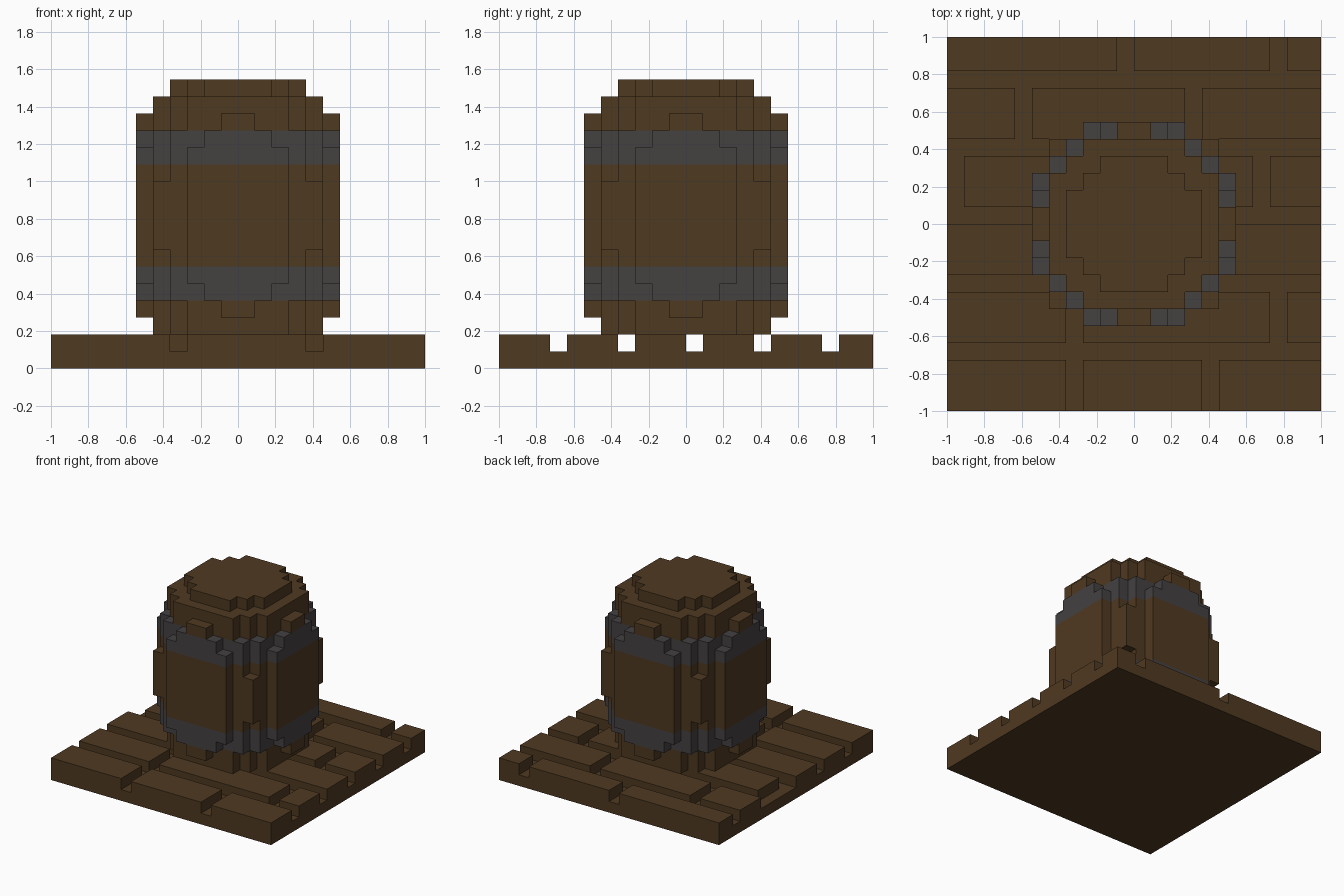
import bpy
import bmesh
from mathutils import Vector

cube = bpy.data.objects.get("Cube")
if cube:
    bpy.data.objects.remove(cube, do_unlink=True)

UNIT = 2 / 22   # edge of one block
HALF = 11       # blocks from the centre to the floor edge


def material(name, rgb):
    mat = bpy.data.materials.new(name)
    mat.use_nodes = True
    mat.diffuse_color = (*rgb, 1)
    bsdf = mat.node_tree.nodes["Principled BSDF"]
    bsdf.inputs["Base Color"].default_value = (*rgb, 1)
    bsdf.inputs["Roughness"].default_value = 0.9
    return mat


wood = material("brown wood", (0.078, 0.041, 0.015))
iron = material("dark iron", (0.058, 0.052, 0.053))


def block_object(name, cells, solid, mats, pick=lambda z: 0):
    """Skin a set of blocks, leaving out faces that touch other solid blocks."""
    bm = bmesh.new()
    for cell in cells:
        centre = Vector(cell) + Vector((0.5, 0.5, 0.5))
        for axis in range(3):
            for side in (-1, 1):
                n = Vector((0, 0, 0))
                n[axis] = side
                if tuple(int(c + d) for c, d in zip(cell, n)) in solid:
                    continue
                u = Vector((0, 0, 0))
                u[(axis + 1) % 3] = 0.5
                v = n.cross(u)
                mid = centre + n / 2
                corners = (mid - u - v, mid + u - v, mid + u + v, mid - u + v)
                face = bm.faces.new([bm.verts.new(c * UNIT) for c in corners])
                face.material_index = pick(cell[2])
    bmesh.ops.remove_doubles(bm, verts=bm.verts, dist=UNIT / 100)
    bmesh.ops.dissolve_limit(bm, angle_limit=0.01, verts=bm.verts, edges=bm.edges,
                             delimit={'MATERIAL'})
    mesh = bpy.data.meshes.new(name)
    bm.to_mesh(mesh)
    bm.free()
    for mat in mats:
        mesh.materials.append(mat)
    obj = bpy.data.objects.new(name, mesh)
    bpy.context.collection.objects.link(obj)
    return obj


# Floor: full board with a layer of staggered planks on top
seams = {-11: (-4, 4), -7: (-4, 8), -3: (), 1: (-11, -2, 7), 5: (-7, 3), 9: (-1, 8)}
span = range(-HALF, HALF)
floor = {(x, y, 0) for x in span for y in span}
for start, joints in seams.items():
    for y in range(start, min(start + 3, HALF)):
        floor |= {(x, y, 1) for x in span if x not in joints}

# Barrel: round layers that bulge towards the middle, mirrored about it
MIDDLE = 9
radii = [6.45, 6.45, 6.2, 6.2, 5.8, 5.6, 5.3, 4.0]
barrel = set()
for step, radius in enumerate(radii):
    for z in {MIDDLE + step, MIDDLE - 1 - step}:
        if z > 1:
            barrel |= {(x, y, z) for x in span for y in span
                       if (x + 0.5) ** 2 + (y + 0.5) ** 2 < radius ** 2}

solid = floor | barrel
block_object("plank_floor", floor, solid, [wood])
block_object("barrel", barrel, solid, [wood, iron],
             lambda z: int(z in (4, 5, 12, 13)))
